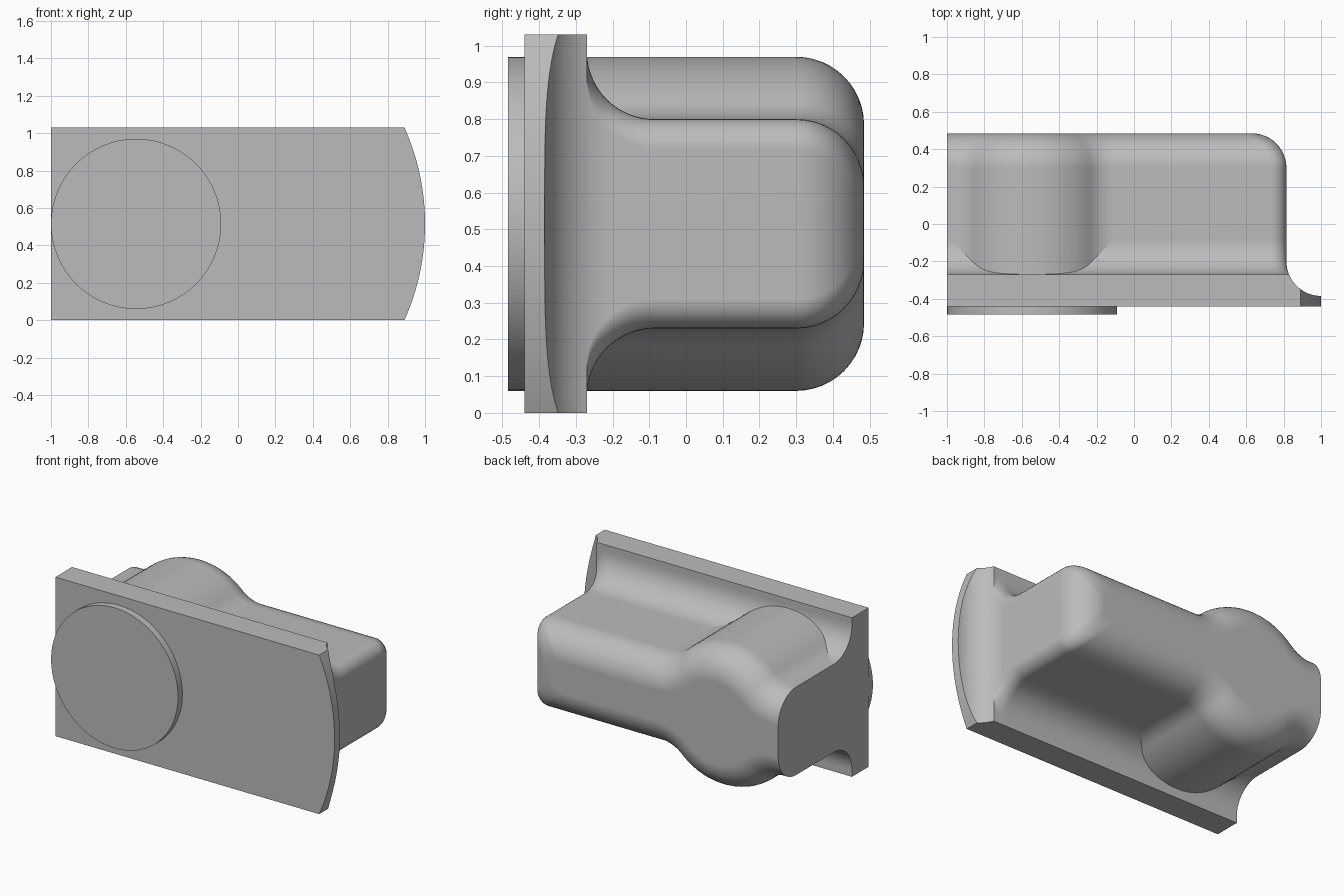
import bpy, bmesh, math
from math import sin, cos, sqrt, acos, asin, atan2, pi

if "Cube" in bpy.data.objects:
    bpy.data.objects.remove(bpy.data.objects["Cube"], do_unlink=True)

MID = 0.515        # height of the symmetry plane
R = 0.185          # shared fillet radius
LEFT, END = -1.0, 0.815
BODY = 0.285       # half height of the body
BOSS_X, BOSS_R = -0.545, 0.455
PLATE_BACK = -0.27
CORNER = 0.08

grey = bpy.data.materials.new("plain grey")
grey.use_nodes = True
colour = (0.5, 0.5, 0.5, 1)
grey.diffuse_color = colour
grey.node_tree.nodes["Principled BSDF"].inputs["Base Color"].default_value = colour


def loft(name, rings):
    """Skin a list of equal-length point rings and cap both ends."""
    bm = bmesh.new()
    rows = [[bm.verts.new((x, y, z + MID)) for x, y, z in ring] for ring in rings]
    n = len(rows[0])
    for a, b in zip(rows, rows[1:]):
        for i in range(n):
            j = (i + 1) % n
            bm.faces.new((a[i], a[j], b[j], b[i]))
    bm.faces.new(rows[0])
    bm.faces.new(rows[-1])
    bmesh.ops.recalc_face_normals(bm, faces=bm.faces)
    mesh = bpy.data.meshes.new(name)
    bm.to_mesh(mesh)
    bm.free()
    mesh.materials.append(grey)
    obj = bpy.data.objects.new(name, mesh)
    bpy.context.collection.objects.link(obj)
    bpy.ops.object.select_all(action="DESELECT")
    obj.select_set(True)
    bpy.context.view_layer.objects.active = obj
    bpy.ops.object.shade_smooth_by_angle(angle=math.radians(30))
    obj.modifiers.new("face weighted shading", "WEIGHTED_NORMAL").keep_sharp = True


def mirrored(half):
    """Close an upper half ring with its reflection in the middle plane."""
    return half + [(x, y, -z) for x, y, z in reversed(half)]


def arc(cx, cz, r, a0, a1, n):
    return [(cx + r * cos(a0 + (a1 - a0) * i / n), cz + r * sin(a0 + (a1 - a0) * i / n))
            for i in range(n + 1)]


def end_corner(x, h):
    return arc(x - CORNER, h - CORNER, CORNER, pi / 2, 0, 8)


# Body with the round boss blended in, its outline inset towards the back
def body_ring(y, d):
    fz = BODY + R
    fx = sqrt((BOSS_R + R) ** 2 - fz ** 2)
    t = atan2(fz, fx)
    pts = [(LEFT, BODY - d)]
    pts += arc(BOSS_X - fx, fz, R + d, -pi / 2, -t, 8)
    pts += arc(BOSS_X, 0, BOSS_R - d, pi - t, t, 24)[1:-1]
    pts += arc(BOSS_X + fx, fz, R + d, t - pi, -pi / 2, 8)
    pts += end_corner(END - d, BODY - d)
    return mirrored([(x, y, z) for x, z in pts])


rings = [body_ring(PLATE_BACK - 0.03, 0)]
for i in range(13):
    a = pi / 2 * i / 12
    rings.append(body_ring(0.3 + R * sin(a), R * (1 - cos(a))))
loft("body_with_boss", rings)


# Cove blending the body into the plate
def cove_ring(y):
    h = BODY + R - sqrt(max(0, R ** 2 - (y + 0.085) ** 2))
    x = 1 - sqrt(R ** 2 - min(0, y + 0.2) ** 2)
    pts = [(LEFT, h)] + end_corner(x, h)
    return mirrored([(x, y, z) for x, z in pts])


loft("base_cove", [cove_ring(-0.085 - R * sin(pi / 2 * i / 16)) for i in range(17)])

# Mounting plate with a bowed end, hollowed by the end cove
SAG = 0.11
BOW = (MID ** 2 + SAG ** 2) / (2 * SAG)
COLS, STEPS = 16, 12
columns = []
top_angle = asin((-0.2 - PLATE_BACK) / R)
for i in range(COLS):
    z = MID * (1 - i / (COLS - 0.5))
    edge = 1 - BOW + sqrt(BOW ** 2 - z ** 2)
    start = acos((1 - edge) / R)
    column = [(edge, -0.44, z)]
    for k in range(STEPS + 1):
        a = start + (top_angle - start) * k / STEPS
        column.append((1 - R * cos(a), -0.2 - R * sin(a), z))
    columns.append(column)
columns.insert(0, [(LEFT, y, z) for x, y, z in columns[0]])
loft("mounting_plate", [mirrored(list(row)) for row in zip(*columns)])

# Round pad on the front of the plate
circle = arc(BOSS_X, 0, BOSS_R, 0, 2 * pi, 64)[:-1]
loft("front_pad", [[(x, y, z) for x, z in circle] for y in (-0.485, -0.43)])
